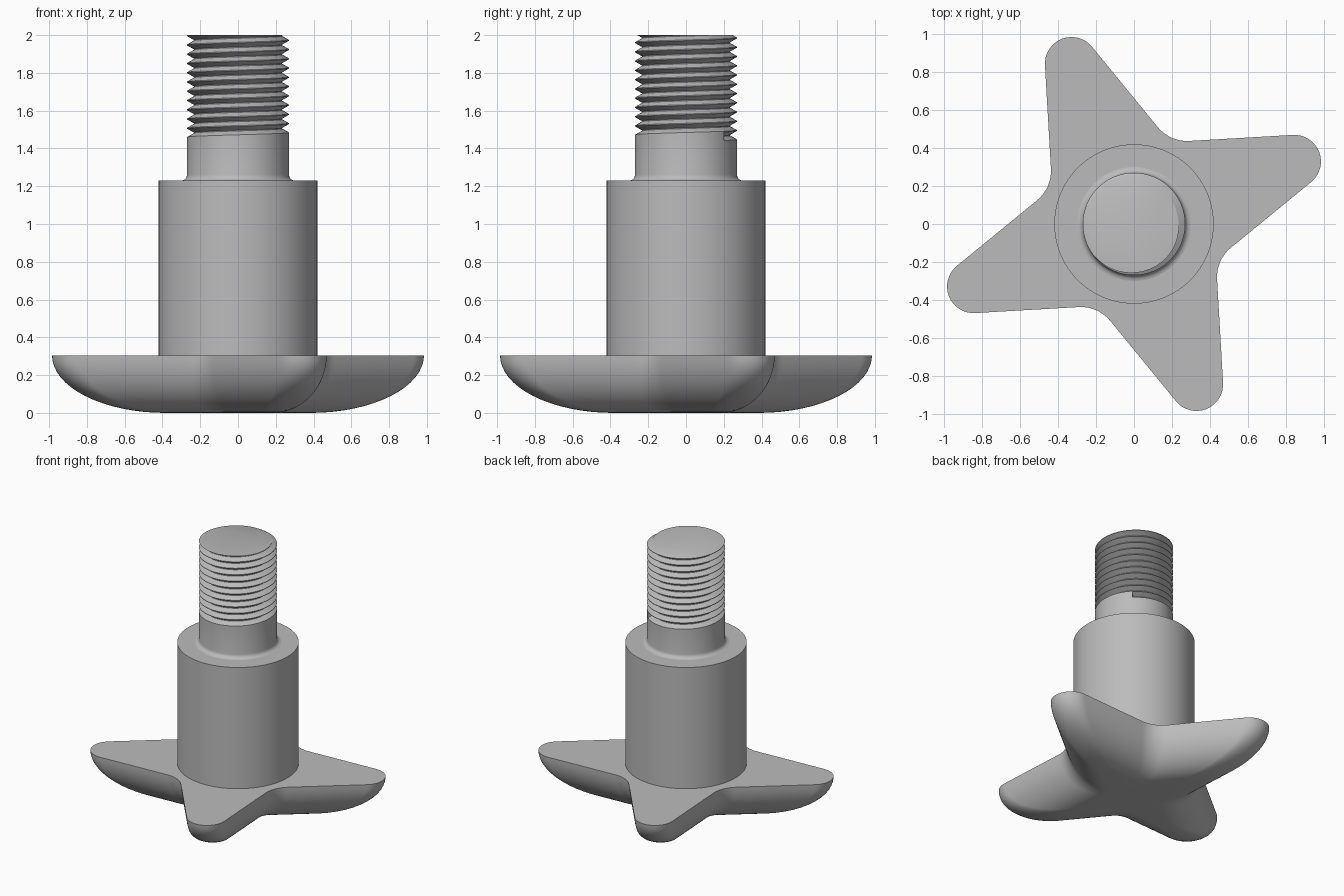
import bpy, bmesh
from math import sin, cos, pi, radians, sqrt
from mathutils import Vector

if "Cube" in bpy.data.objects:
    bpy.data.objects.remove(bpy.data.objects["Cube"])

grey = bpy.data.materials.new("plain_grey")
grey.use_nodes = True
grey.diffuse_color = (0.5, 0.5, 0.5, 1)
grey.node_tree.nodes["Principled BSDF"].inputs["Base Color"].default_value = (0.5, 0.5, 0.5, 1)


def finish(bm, name):
    bmesh.ops.remove_doubles(bm, verts=bm.verts, dist=1e-5)
    bmesh.ops.recalc_face_normals(bm, faces=bm.faces)
    mesh = bpy.data.meshes.new(name)
    bm.to_mesh(mesh)
    bm.free()
    obj = bpy.data.objects.new(name, mesh)
    bpy.context.collection.objects.link(obj)
    mesh.materials.append(grey)
    bpy.ops.object.select_all(action='DESELECT')
    obj.select_set(True)
    bpy.context.view_layer.objects.active = obj
    bpy.ops.object.shade_smooth_by_angle(angle=radians(32))
    return obj


def skin(bm, rows, closed):
    """Join equal-length rows of vertices with quads."""
    for low, high in zip(rows, rows[1:]):
        n = len(low)
        for j in range(n if closed else n - 1):
            k = (j + 1) % n
            bm.faces.new((low[j], low[k], high[k], high[j]))


def arc(centre, radius, start, end, steps):
    angles = [radians(start + (end - start) * i / steps) for i in range(steps + 1)]
    return [centre + radius * Vector((cos(a), sin(a))) for a in angles]


def polar(r, deg):
    return Vector((r * cos(radians(deg)), r * sin(radians(deg))))


# Four-armed handle: rounded tips joined by concave fillets
outline = []
for arm in range(4):
    axis = 21.3 + 90 * arm
    outline += arc(polar(0.907, axis), 0.14, axis - 72, axis + 72, 16)
    outline += arc(polar(0.696, axis + 45), 0.2, axis + 252, axis + 198, 10)

HANDLE_TOP = 0.305
FLAT = 0.39
bm = bmesh.new()
rows = []
for i in range(17):
    t = pi / 2 * i / 16
    scale = FLAT + (1 - FLAT) * cos(t)
    z = HANDLE_TOP * (1 - sin(t))
    rows.append([bm.verts.new((p.x * scale, p.y * scale, z)) for p in outline])
skin(bm, rows, True)
bm.faces.new(rows[0])
bm.faces.new(rows[-1])
finish(bm, "star_handle")

# Cylindrical body
bm = bmesh.new()
body = []
for z in (HANDLE_TOP - 0.02, 1.23):
    body.append([bm.verts.new((*(p), z)) for p in arc(Vector((0, 0)), 0.42, 0, 360, 96)[:-1]])
skin(bm, body, True)
for ring in body:
    bm.faces.new(ring)
finish(bm, "body_cylinder")

# Threaded stud: filleted shank, then a right-hand helical groove
TOP, START, PITCH = 2.0, 1.442, 0.049
CREST, ROOT = 0.27, 0.234
SEGS, START_ANGLE = 96, radians(48)
groove = [(0, CREST), (0.42, ROOT), (0.5, ROOT), (0.92, CREST), (1, CREST)]


def thread_radius(turns):
    f = turns % 1
    for (a, ra), (b, rb) in zip(groove, groove[1:]):
        if f <= b:
            return ra + (rb - ra) * (f - a) / (b - a)
    return CREST


bm = bmesh.new()
columns = []
for j in range(SEGS + 1):
    part = j / SEGS
    angle = START_ANGLE + 2 * pi * part
    points = [(CREST + 0.03 * (1 - sin(a)), 1.23 + 0.03 * (1 - cos(a)))
              for a in (radians(d) for d in (0, 22, 45, 68, 90))]
    for turn in range(13):
        for f, r in groove[:-1]:
            z = START + PITCH * (turn + f + part)
            if z > TOP:
                z, r = TOP, thread_radius((TOP - START) / PITCH - part)
            points.append((r, z))
    columns.append([bm.verts.new((r * cos(angle), r * sin(angle), z)) for r, z in points])
rows = [list(row) for row in zip(*columns)]
skin(bm, rows, False)
bm.faces.new(columns[0][5:10])          # abrupt end of the groove
bm.faces.new(rows[-1][:-1])             # flat end of the stud
bmesh.ops.dissolve_degenerate(bm, dist=1e-5, edges=bm.edges)
finish(bm, "threaded_stud")
